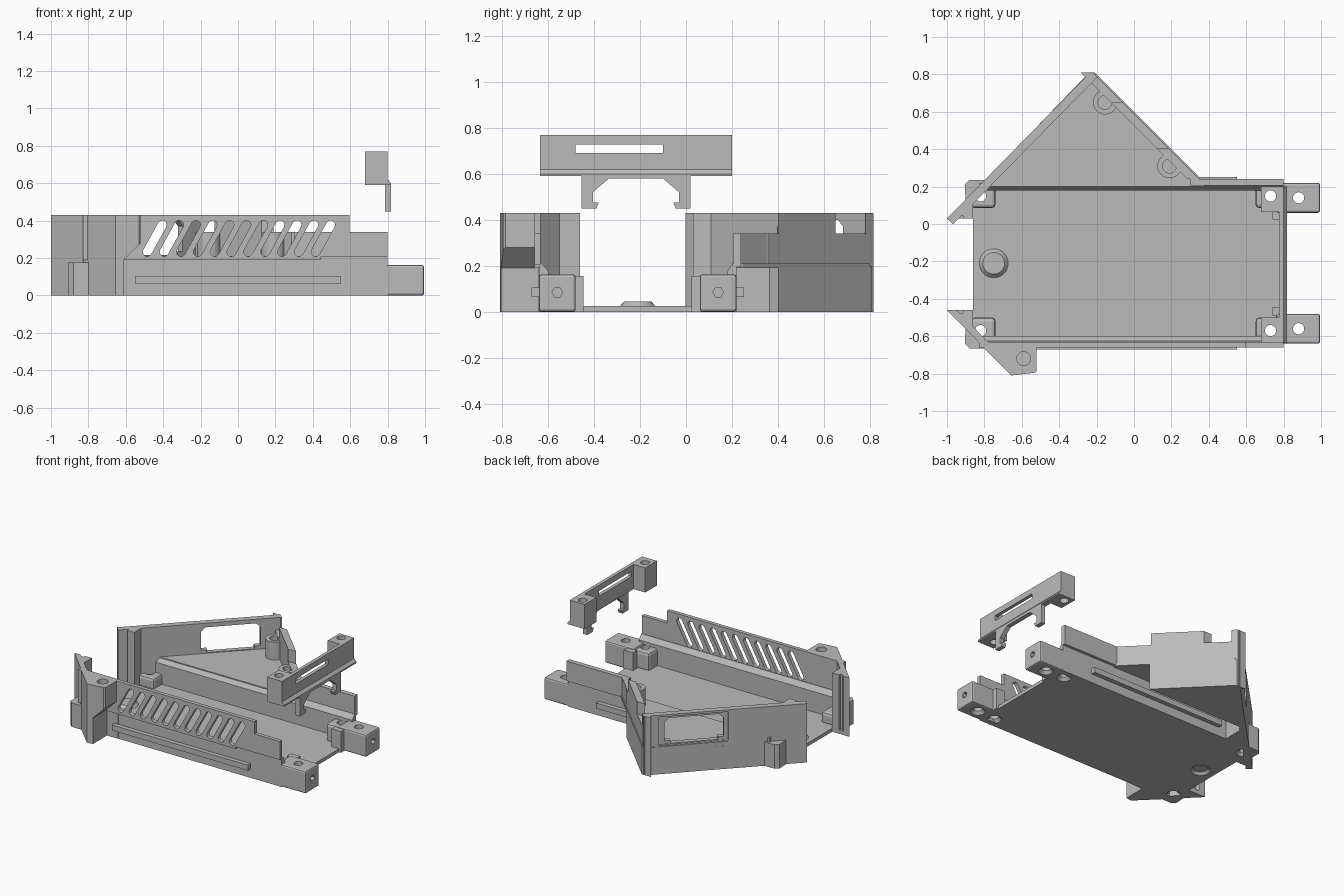
import bpy, bmesh, math
from mathutils import Vector, Matrix

if "Cube" in bpy.data.objects:
    bpy.data.objects.remove(bpy.data.objects["Cube"])

grey = bpy.data.materials.new("plain_grey")
grey.diffuse_color = (0.5, 0.5, 0.5, 1)
grey.use_nodes = True
grey.node_tree.nodes["Principled BSDF"].inputs["Base Color"].default_value = grey.diffuse_color

XY = lambda u, v, w: (u, v, w)
XZ = lambda u, v, w: (u, w, v)
YZ = lambda u, v, w: (w, u, v)


def finish(name, bm):
    bmesh.ops.recalc_face_normals(bm, faces=bm.faces)
    me = bpy.data.meshes.new(name)
    bm.to_mesh(me)
    bm.free()
    me.materials.append(grey)
    ob = bpy.data.objects.new(name, me)
    bpy.context.collection.objects.link(ob)
    return ob


def add_prism(bm, pts, w0, w1, plane=XY):
    a = [bm.verts.new(plane(u, v, w0)) for u, v in pts]
    b = [bm.verts.new(plane(u, v, w1)) for u, v in pts]
    bm.faces.new(a)
    bm.faces.new(b)
    for i in range(len(a)):
        j = (i + 1) % len(a)
        bm.faces.new((a[i], a[j], b[j], b[i]))


def prism(name, pts, w0, w1, plane=XY, bevel=0):
    bm = bmesh.new()
    add_prism(bm, pts, w0, w1, plane)
    if bevel:
        bmesh.ops.recalc_face_normals(bm, faces=bm.faces)
        bmesh.ops.bevel(bm, geom=bm.edges[:], offset=bevel, segments=2,
                        profile=0.5, affect='EDGES')
    return finish(name, bm)


def rect(u0, u1, v0, v1):
    return [(u0, v0), (u1, v0), (u1, v1), (u0, v1)]


def box(name, x0, x1, y0, y1, z0, z1, bevel=0):
    return prism(name, rect(x0, x1, y0, y1), z0, z1, XY, bevel)


def cones(name, spots, r0, r1, z0, z1, seg=24):
    bm = bmesh.new()
    for x, y in spots:
        bmesh.ops.create_cone(bm, cap_ends=True, segments=seg, radius1=r0, radius2=r1,
                              depth=z1 - z0, matrix=Matrix.Translation((x, y, (z0 + z1) / 2)))
    return finish(name, bm)


def cut(ob, cutter, keep=False):
    mod = ob.modifiers.new("cut", 'BOOLEAN')
    mod.operation, mod.solver, mod.object = 'DIFFERENCE', 'EXACT', cutter
    dg = bpy.context.evaluated_depsgraph_get()
    me = bpy.data.meshes.new_from_object(ob.evaluated_get(dg))
    ob.modifiers.clear()
    ob.data = me
    if not keep:
        bpy.data.objects.remove(cutter)


# ---- floor with screw holes, countersinks and the round dish
floor = prism("floor", [(-.86, -.46), (-1, -.46), (-.82, -.64), (.8, -.64), (.8, .22),
                        (-.81, .22), (-1, .03), (-.86, .03)], 0, .025)
bosses = [(-.82, .15), (-.82, -.57), (.73, .15), (.73, -.57)]
pods = [(.88, .14), (.88, -.56)]
drill = cones("screw_drill", bosses + pods, .03, .03, -.1, .9)
sink = cones("sink_cutter", bosses + pods, .058, .028, -.01, .024)
cut(floor, cones("dish_cutter", [(-.75, -.21)], .075, .05, -.01, .018))
cones("dish_bump", [(-.75, -.21)], .082, .058, .02, .045, 32)
parts = [floor]

# ---- screw bosses inside the tray
for x, y in bosses:
    right, back = x > 0, y > 0
    x0, x1 = (.65, .8) if right else (-.87, -.74)
    y0, y1 = (.085, .2) if back else (-.63, -.5)
    parts.append(box("screw_boss", x0, x1, y0, y1, .01, .15 if right else .1, .02))

# ---- mounting lugs at the right end
for x, y in pods:
    s = 1 if y > 0 else -1
    lug = box("mounting_lug", .76, .995, y - .08, y + .08, 0, .163, .012)
    hexa = [(y + .023 * math.cos(i * math.pi / 3), .085 + .023 * math.sin(i * math.pi / 3))
            for i in range(6)]
    cut(lug, prism("bolt_cutter", hexa, .94, 1.1, YZ))
    parts.append(lug)
    ya = y - s * .08
    box("lug_gusset", .74, .815, *sorted((ya + s * .01, ya - s * .035)), 0, .155)
for p in parts:
    cut(p, drill, True)
    cut(p, sink, True)

# ---- lower side walls with sloped tops, and outside rails (mirrored about y = -0.21)
for side in (1, -1):
    m = lambda y: -.21 + side * (y + .21)
    prism("lower_wall", [(m(.18), 0), (m(.22), 0), (m(.22), .205), (m(.205), .21), (m(.178), .175)],
          -.83, .8, YZ)
    box("side_rail", -.55, .55, *sorted((m(.21), m(.252))), .065, .105)

# ---- front upper wall with slanted vent slots
front = prism("front_vent_wall", [(-.83, .19), (.44, .19), (.44, .205), (.8, .205), (.8, .34),
                                  (.595, .34), (.595, .43), (-.83, .43)], -.66, -.632, XZ)
bm = bmesh.new()
tilt = math.atan2(.145, .08)
for i in range(11):
    cx, cz, pts = -.445 + i * .09, .305, []
    for e in (1, -1):
        for k in range(7):
            a = tilt + (k / 6 - .5) * math.pi + (0 if e > 0 else math.pi)
            pts.append((cx + e * .04 + .024 * math.cos(a), cz + e * .0725 + .024 * math.sin(a)))
    add_prism(bm, pts, -.75, -.55, XZ)
cut(front, finish("slot_cutter", bm))

# ---- back upper wall, right of the triangle
box("back_upper_wall", .3, .8, .205, .24, .195, .34)

# ---- triangular side bay: raised floor over the rail channel, solid beyond it
prism("bay_floor", [(-.82, .2), (.38, .2), (.35, .25), (-.2, .8), (-.24, .8)], .19, .21)
prism("bay_base", [(-.635, .4), (.2, .4), (-.21, .81), (-.24, .81)], 0, .2)
prism("bay_corner_base", [(-.83, .2), (-.61, .2), (-.61, .42)], 0, .2)

# long slanted wall with the window
O = Vector((-.23, .815, 0))
T = Vector((-.77, -.785, 0)).normalized()
N = Vector((-T.y, T.x, 0))
SLANT = lambda s, z, w: O + T * s + N * w + Vector((0, 0, z))
window_wall = prism("window_wall", rect(0, 1.1, 0, .43), 0, .045, SLANT)
cut(window_wall, prism("recess_cutter", rect(.1, .57, .17, .415), -.05, .01, SLANT))
cut(window_wall, prism("window_cutter", [(.18, .215), (.5, .215), (.5, .235), (.54, .235), (.54, .37),
                                         (.51, .4), (.17, .4), (.14, .37), (.14, .235), (.18, .235)],
                       -.1, .2, SLANT))

# stepped short slanted wall
steps = [(.81, .78, .43), (.78, .65, .34), (.65, .4, .43), (.4, .24, .34)]
for y0, y1, h in steps:
    prism("stepped_wall", [(.59 - y0, y0), (.59 - y1, y1), (.525 - y1, y1), (.525 - y0, y0)],
          0 if y1 >= .4 else .19, h)

# bay screw posts
posts = [(-.155, .65), (.19, .31)]
for p in posts:
    post = cones("bay_screw_post", [p], .065, .065, .2, .34)
    cut(post, cones("post_drill", [p], .037, .037, .25, .5))

# ---- front left corner pod with the rail channel cut away
pod = prism("corner_pod", [(-.83, -.635), (-.655, -.81), (-.53, -.795), (-.52, -.785), (-.52, -.635)], 0, .43)
cut(pod, prism("channel_cutter", [(-.61, -.1), (-.61, .19), (-.52, .28), (-.3, .28), (-.3, -.1)],
               -.9, -.642, XZ))
cut(pod, cones("pod_drill", [(-.59, -.72)], .037, .037, .33, .5))
prism("corner_wall", [(-1, -.46), (-.66, -.805), (-.61, -.8), (-.95, -.46)], 0, .43)

# ---- end posts with panel grooves, and outside wedges
for side in (1, -1):
    m = lambda y: -.215 + side * (y + .215)
    end = prism("end_post", [(-1, m(.03)), (-.86, m(.03)), (-.86, m(.17))], 0, .43)
    cut(end, box("groove_cutter", -.95, -.915, *sorted((m(.0), m(.045))), .03, .5))
    prism("outer_wedge", [(-.9, m(.12)), (-.905, m(.21)), (-.88, m(.235)), (-.79, m(.235))], 0, .175)

# ---- separate cable clamp above the right end
clamp = box("clamp_plate", .775, .8, -.635, .2, .59, .77)
cut(clamp, prism("clamp_slot_cutter", rect(-.48, -.1, .69, .728), .7, .9, YZ))
for y0, y1 in ((-.635, -.5), (.065, .2)):
    block = box("clamp_block", .68, .799, y0, y1, .59, .77)
    cut(block, drill, True)
prism("clamp_ledge", [(.785, .59), (.818, .59), (.818, .6), (.8, .62), (.785, .62)], -.635, .2, XZ)
prism("clamp_hooks", [(-.455, .6), (-.455, .45), (-.39, .45), (-.38, .475), (-.405, .475), (-.405, .52),
                      (-.335, .58), (-.1, .58), (-.03, .52), (-.03, .475), (-.055, .475), (-.045, .45),
                      (.02, .45), (.02, .6)], .785, .818, YZ)

for helper in (drill, sink):
    bpy.data.objects.remove(helper)
